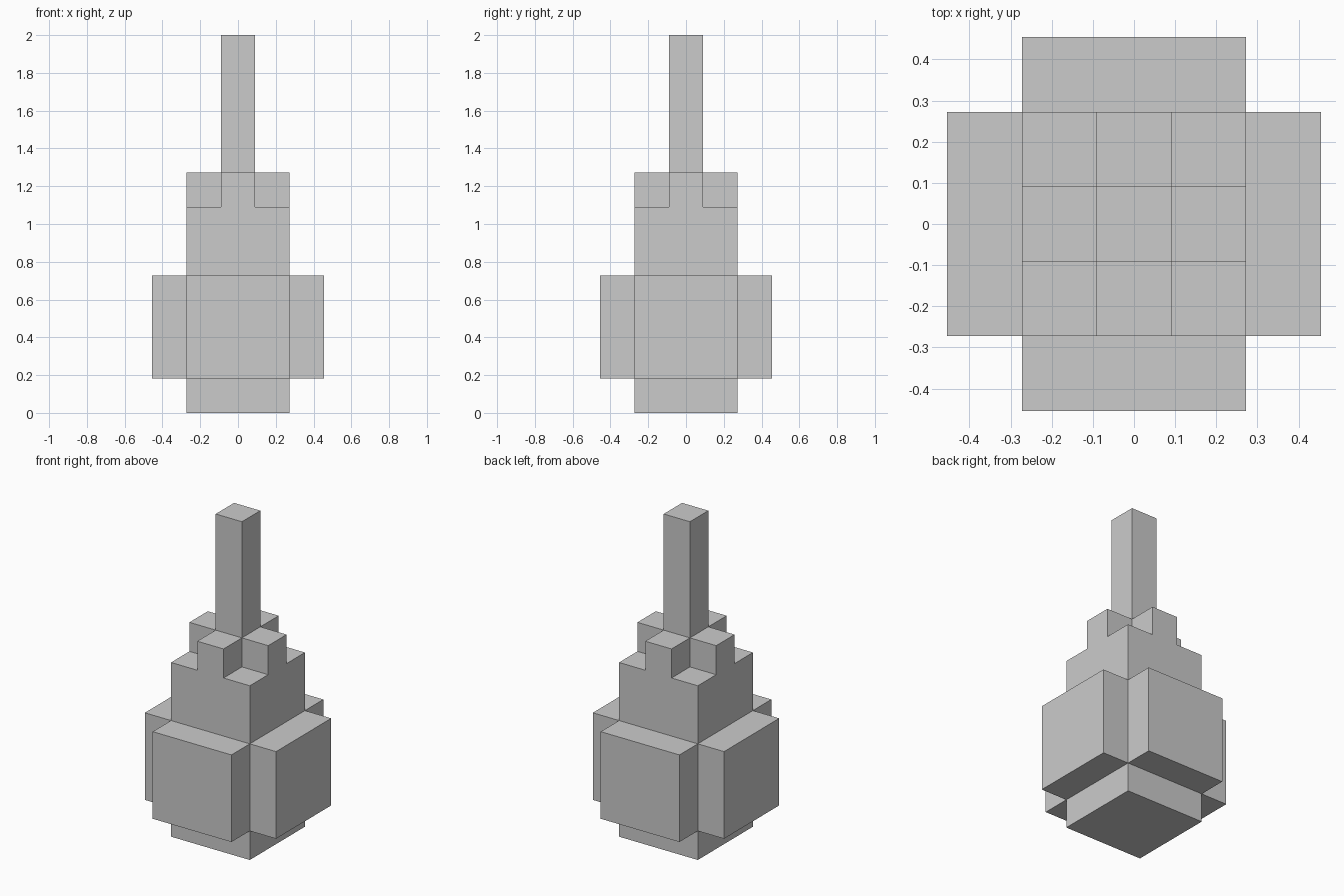
import bpy, bmesh, math
from mathutils import Vector

if "Cube" in bpy.data.objects:
    bpy.data.objects.remove(bpy.data.objects["Cube"])

U = 2 / 11  # one block; the model is 11 blocks tall


def box(x, y, z0, z1):
    """Block cells spanning -x..x, -y..y and layers z0..z1-1."""
    return {(i, j, k) for i in range(-x, x + 1)
            for j in range(-y, y + 1) for k in range(z0, z1)}


# Each part as a set of blocks
core = box(1, 1, 0, 6)
parts = {
    "body": core,
    "side_panels": (box(2, 1, 1, 4) | box(1, 2, 1, 4)) - core,
    "top_cross": (box(1, 0, 6, 7) | box(0, 1, 6, 7)) - box(0, 0, 6, 7),
    "stem": box(0, 0, 6, 11),
}
solid = set().union(*parts.values())


def build(name, cells):
    """Skin the exposed block sides and merge coplanar faces."""
    bm = bmesh.new()
    for cell in cells:
        centre = Vector(cell) + Vector((0, 0, 0.5))
        for axis in range(3):
            for sign in (-1, 1):
                n = Vector((0, 0, 0))
                n[axis] = sign
                if tuple(int(c) for c in Vector(cell) + n) in solid:
                    continue
                a = Vector((0, 0, 0))
                a[(axis + 1) % 3] = 0.5
                b = n.cross(a)
                corners = (-a - b, a - b, a + b, b - a)
                bm.faces.new([bm.verts.new((centre + n / 2 + c) * U)
                              for c in corners])
    bmesh.ops.remove_doubles(bm, verts=bm.verts, dist=0.001)
    bmesh.ops.dissolve_limit(bm, angle_limit=math.radians(1),
                             verts=bm.verts, edges=bm.edges)
    mesh = bpy.data.meshes.new(name)
    bm.to_mesh(mesh)
    bm.free()
    bpy.context.collection.objects.link(bpy.data.objects.new(name, mesh))


for name, cells in parts.items():
    build(name, cells)
